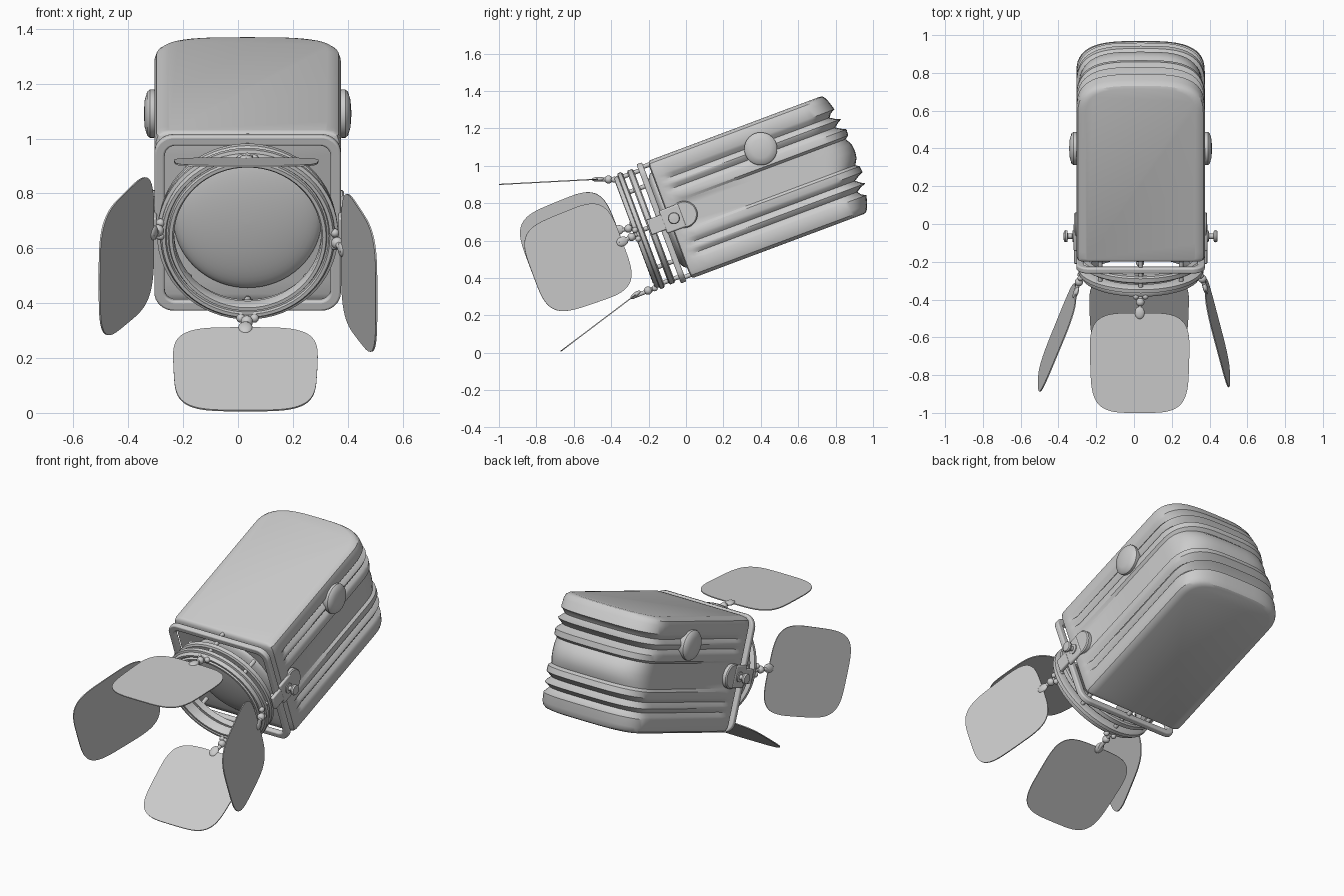
import bpy, bmesh
from math import sin, cos, pi, radians
from mathutils import Matrix, Vector

if "Cube" in bpy.data.objects:
    bpy.data.objects.remove(bpy.data.objects["Cube"])

# Tilted lamp frame: local x = sideways, y = backwards along the lamp, z = lamp up
LAMP = Matrix.Translation((0.035, -0.09, 0.71)) @ Matrix.Rotation(radians(20.5), 4, 'X')


def finish(name, bm, matrix=LAMP, bevel=0, angle=35):
    bmesh.ops.recalc_face_normals(bm, faces=bm.faces[:])
    me = bpy.data.meshes.new(name)
    bm.to_mesh(me)
    bm.free()
    ob = bpy.data.objects.new(name, me)
    bpy.context.collection.objects.link(ob)
    ob.matrix_world = matrix
    if bevel:
        m = ob.modifiers.new("bevel", 'BEVEL')
        m.width, m.segments = bevel, 3
        m.limit_method, m.angle_limit = 'ANGLE', radians(40)
    bpy.ops.object.select_all(action='DESELECT')
    bpy.context.view_layer.objects.active = ob
    ob.select_set(True)
    bpy.ops.object.shade_smooth_by_angle(angle=radians(angle))
    return ob


def skin(bm, loops, wrap=False, caps=False):
    rows = [[bm.verts.new(p) for p in lp] for lp in loops]
    n = len(rows[0])
    pairs = list(zip(rows, rows[1:])) + ([(rows[-1], rows[0])] if wrap else [])
    for a, b in pairs:
        for i in range(n):
            j = (i + 1) % n
            bm.faces.new((a[i], a[j], b[j], b[i]))
    if caps:
        bm.faces.new(rows[0])
        bm.faces.new(rows[-1])


def lathe(name, profile, seg=64, wrap=True, caps=False, matrix=LAMP, bevel=0):
    # profile of (radius, depth) turned around the local y axis
    bm = bmesh.new()
    skin(bm, [[(r * cos(2 * pi * i / seg), v, r * sin(2 * pi * i / seg)) for i in range(seg)]
              for r, v in profile], wrap, caps)
    return finish(name, bm, matrix, bevel)


def rod(name, a, b, radius, seg=16):
    a, b = Vector(a), Vector(b)
    m = Matrix.Translation(a) @ (b - a).to_track_quat('Y', 'Z').to_matrix().to_4x4()
    return lathe(name, [(radius, 0), (radius, (b - a).length)], seg, False, True, m)


def ball(name, c, r, scale=(1, 1, 1), matrix=None):
    bm = bmesh.new()
    bmesh.ops.create_uvsphere(bm, u_segments=24, v_segments=14, radius=r)
    m = matrix if matrix else Matrix.Translation(c)
    return finish(name, bm, m @ Matrix.Diagonal((*scale, 1)))


def box(name, c, size, bevel):
    bm = bmesh.new()
    bmesh.ops.create_cube(bm, size=1, matrix=Matrix.Translation(c) @ Matrix.Diagonal((*size, 1)))
    return finish(name, bm, LAMP, bevel)


# Finned housing: (height, edge rounding, groove depth, back extent)
HALF = [(.335, .05, 0, .985), (.330, .025, 0, 1.0), (.318, .008, 0, 1.01), (.295, 0, 0, 1.02),
        (.245, 0, 0, 1.035), (.232, 0, .006, 1.01), (.212, 0, .022, .995), (.196, 0, .006, 1.02),
        (.184, 0, 0, 1.052), (.172, 0, .004, 1.03), (.152, 0, .022, 1.005), (.136, 0, .006, 1.03),
        (.122, 0, 0, 1.058), (.088, 0, 0, 1.055), (.074, 0, .014, 1.035), (.04, 0, .014, 1.055)]
levels = HALF + [(0, 0, .014, 1.06)] + [(-w, r, g, b) for w, r, g, b in reversed(HALF)]


def plan(w, r, g, back):
    x = .34 - r
    pts = [(x - .02, r * .3), (x - .006, r * .3 + .006), (x, .025), (x, .06), (x - g, .11), (x - g, .5)]
    for i in range(13):
        t = i / 12 * pi / 2
        pts.append(((x - g) * max(cos(t), 0) ** .6, .84 + (back - .84) * sin(t) ** .75))
    pts[-1] = (0, back)
    pts += [(-px, v) for px, v in reversed(pts[:-1])]
    return [(px, v, w) for px, v in pts]


bm = bmesh.new()
skin(bm, [plan(*lv) for lv in levels], caps=True)
finish("housing", bm, angle=30)


# Rounded square frame in front of the housing
def square(h, v, rad):
    out = []
    for k in range(4):
        cx, cz = [(1, 1), (-1, 1), (-1, -1), (1, -1)][k]
        for i in range(9):
            a = k * pi / 2 + i / 8 * pi / 2
            out.append((cx * (h - rad) + rad * cos(a), v, cz * (h - rad) + rad * sin(a)))
    return out


bm = bmesh.new()
skin(bm, [square(.34, -.028, .07), square(.34, -.06, .07),
          square(.302, -.06, .04), square(.302, -.028, .04)], wrap=True)
finish("front_frame", bm, bevel=.008)

# Lens dome and stepped front rings
lathe("lens", [(.27 * cos(i / 12 * pi / 2) + .0005, -.06 * sin(i / 12 * pi / 2)) for i in range(13)],
      wrap=False, caps=True)
lathe("rear_ring", [(.315, -.085), (.325, -.092), (.325, -.115), (.315, -.122), (.285, -.122), (.285, -.085)])
lathe("front_ring", [(.318, -.145), (.33, -.152), (.33, -.172), (.318, -.176), (.318, -.186), (.312, -.198),
                     (.300, -.198), (.296, -.186), (.290, -.186), (.286, -.2), (.274, -.2), (.268, -.19),
                     (.268, -.145)])

# Short posts joining the rings, frame and housing
for k in range(8):
    a = k * pi / 4
    x, z = .303 * cos(a), .303 * sin(a)
    rod("ring_post", LAMP @ Vector((x, -.16, z)), LAMP @ Vector((x, -.035, z)), .012)
for s in (-1, 1):
    rod("frame_post", LAMP @ Vector((0, -.05, s * .315)), LAMP @ Vector((0, .02, s * .315)), .012)

# Side brackets, pivots, knobs and round caps
for s in (-1, 1):
    side = LAMP @ Matrix.Rotation(-s * pi / 2, 4, 'Z')  # local y points outwards

    def turned(name, v, w, profile):
        m = LAMP @ Matrix.Translation((s * .32, v, w)) @ Matrix.Rotation(-s * pi / 2, 4, 'Z')
        lathe(name, profile, 40, False, True, m)

    box("side_bracket", (s * .342, -.035, 0), (.022, .16, .085), .006)
    box("bracket_plate", (s * .345, .02, 0), (.02, .11, .13), .008)
    turned("pivot_disc", .085, 0, [(.072, 0), (.072, .026), (.066, .032)])
    turned("knob", .027, 0, [(.03, 0), (.03, .04), (.014, .042), (.014, .065), (.03, .068),
                             (.032, .078), (.028, .086), (.012, .088)])
    turned("side_cap", .592, .185, [(.08, 0), (.088, .022), (.088, .036), (.08, .046),
                                    (.05, .055), (.01, .058)])


# Barn doors: thin rounded plates with ball hinges
def door(name, near, far, across, half_w, anchor):
    near, far, anchor = Vector(near), Vector(far), Vector(anchor)
    u = (far - near).normalized()
    v = (across - across.dot(u) * u).normalized()
    m = Matrix.Translation((near + far) / 2) @ Matrix((u, v, u.cross(v))).transposed().to_4x4()
    half_l = (far - near).length / 2
    outline = []
    for i in range(64):
        c, s = cos(2 * pi * i / 64), sin(2 * pi * i / 64)
        px = abs(c) ** .5 * (1 if c > 0 else -1)
        py = abs(s) ** .5 * (1 if s > 0 else -1)
        outline.append((px * half_l, py * half_w * (1 - .03 * px)))
    b = bmesh.new()
    skin(b, [[(x, y, z) for x, y in outline] for z in (-.003, .003)], caps=True)
    finish(name, b, m)
    rod(name + "_hinge_rod", anchor, near + u * .02, .011)
    ball(name + "_hinge_clip", near, .026, (1.3, 1, .5), Matrix.Translation(near) @ m.to_3x3().to_4x4())
    ball(name + "_hinge_ball", anchor.lerp(near, .35), .022)
    for e in (-1, 1):
        ball(name + "_hinge_lug", anchor + v * e * .025, .016)


X = Vector((1, 0, 0))
UP = LAMP.to_3x3() @ Vector((0, 0, 1))
door("top_door", (.03, -.47, .928), (.03, -1.0, .90), X, .262, LAMP @ Vector((0, -.2, .305)))
door("bottom_door", (.027, -.27, .31), (.027, -.67, .008), X, .262, LAMP @ Vector((0, -.2, -.315)))
for s, w, name in ((1, -.02, "right_door"), (-1, .045, "left_door")):
    spread = .47 if s > 0 else .54
    door(name, LAMP @ Vector((s * .343, -.275, w)), LAMP @ Vector((s * spread, -.785, w)), UP, .257,
         LAMP @ Vector((s * .318, -.19, w * .6)))
